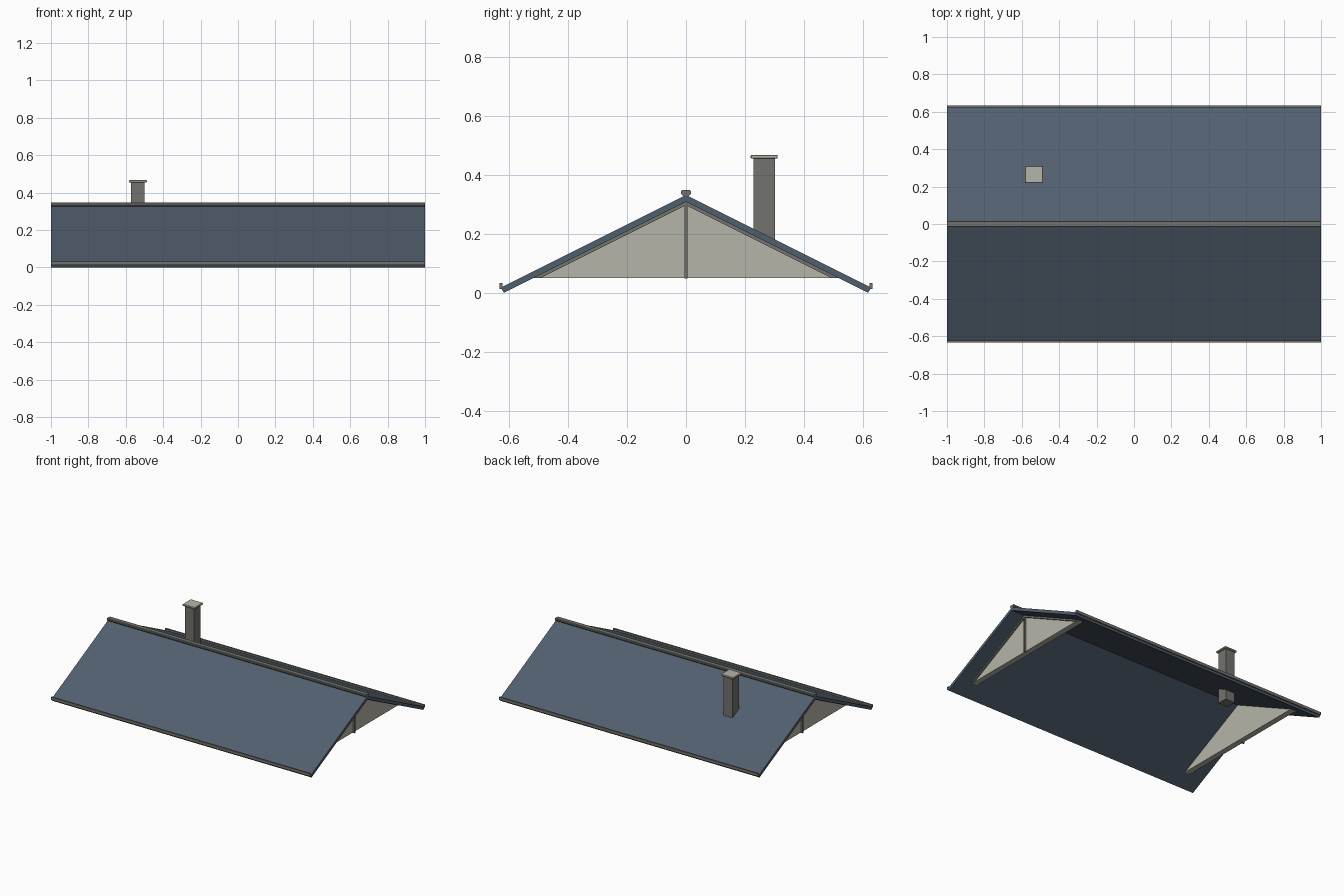
import bpy
import bmesh

cube = bpy.data.objects.get("Cube")
if cube:
    bpy.data.objects.remove(cube, do_unlink=True)


def material(name, rgb):
    mat = bpy.data.materials.new(name)
    mat.use_nodes = True
    colour = (*rgb, 1)
    mat.diffuse_color = colour
    mat.node_tree.nodes["Principled BSDF"].inputs["Base Color"].default_value = colour
    return mat


SLATE = material("slate blue", (0.083, 0.114, 0.156))
TRIM = material("warm grey trim", (0.17, 0.168, 0.153))
PLASTER = material("pale plaster", (0.47, 0.46, 0.40))


def extrude_profile(name, profile, x0, x1, mat):
    """Sweep a closed (y, z) profile along x."""
    bm = bmesh.new()
    face = bm.faces.new([bm.verts.new((x0, y, z)) for y, z in profile])
    swept = bmesh.ops.extrude_face_region(bm, geom=[face])["geom"]
    moved = [g for g in swept if isinstance(g, bmesh.types.BMVert)]
    bmesh.ops.translate(bm, verts=moved, vec=(x1 - x0, 0, 0))
    bmesh.ops.recalc_face_normals(bm, faces=bm.faces)
    mesh = bpy.data.meshes.new(name)
    bm.to_mesh(mesh)
    bm.free()
    mesh.materials.append(mat)
    obj = bpy.data.objects.new(name, mesh)
    bpy.context.collection.objects.link(obj)
    return obj


def box(name, x, y, z, mat, bevel=0):
    """Box from (min, max) pairs, with optional chamfered edges."""
    profile = [(y[0], z[0]), (y[1], z[0]), (y[1], z[1]), (y[0], z[1])]
    obj = extrude_profile(name, profile, x[0], x[1], mat)
    if bevel:
        mod = obj.modifiers.new("chamfer", "BEVEL")
        mod.width = bevel
        mod.segments = 1
    return obj


SLOPE = 0.5
TOP, UNDER = 0.331, 0.308      # ridge heights of the roof's two surfaces
BASE = 0.05                    # bottom of the gable walls


def under(y):
    return UNDER - SLOPE * abs(y)


# Roof slopes, gutters
for side, s in (("front", -1), ("back", 1)):
    slab = [(0, TOP), (s * 0.628, TOP - SLOPE * 0.628),
            (s * 0.617, under(0.617)), (0, UNDER)]
    extrude_profile(f"{side}_roof_slope", slab, -1, 1, SLATE)
    box(f"{side}_gutter", (-1, 1), sorted((s * 0.622, s * 0.633)),
        (0.012, 0.032), TRIM)

# Ridge cap
half = [(0.009, 0.326), (0.017, 0.335), (0.017, 0.344), (0.014, 0.347)]
extrude_profile("ridge_cap", half + [(-y, z) for y, z in reversed(half)], -1, 1, TRIM)

# Gable walls with centre posts and sloping trim boards
foot = (UNDER - BASE) / SLOPE
for side, s in (("left", 1), ("right", -1)):
    extrude_profile(f"{side}_gable_wall",
                    [(-foot, BASE), (foot, BASE), (0, UNDER)],
                    s * 0.85, s * 0.89, PLASTER)
    box(f"{side}_gable_post", (s * 0.88, s * 0.902), (-0.005, 0.005),
        (0.047, 0.302), TRIM)
    for end, t in (("front", -1), ("back", 1)):
        board = [(0, UNDER), (t * foot, BASE), (t * (foot - 0.024), BASE),
                 (0, UNDER - 0.012)]
        extrude_profile(f"{side}_{end}_trim_board", board,
                        s * 0.88, s * 0.90, TRIM)

# Chimney
box("chimney_stack", (-0.571, -0.499), (0.229, 0.301), (0.09, 0.456), TRIM)
box("chimney_cap", (-0.583, -0.487), (0.219, 0.311), (0.454, 0.467), PLASTER, 0.003)
